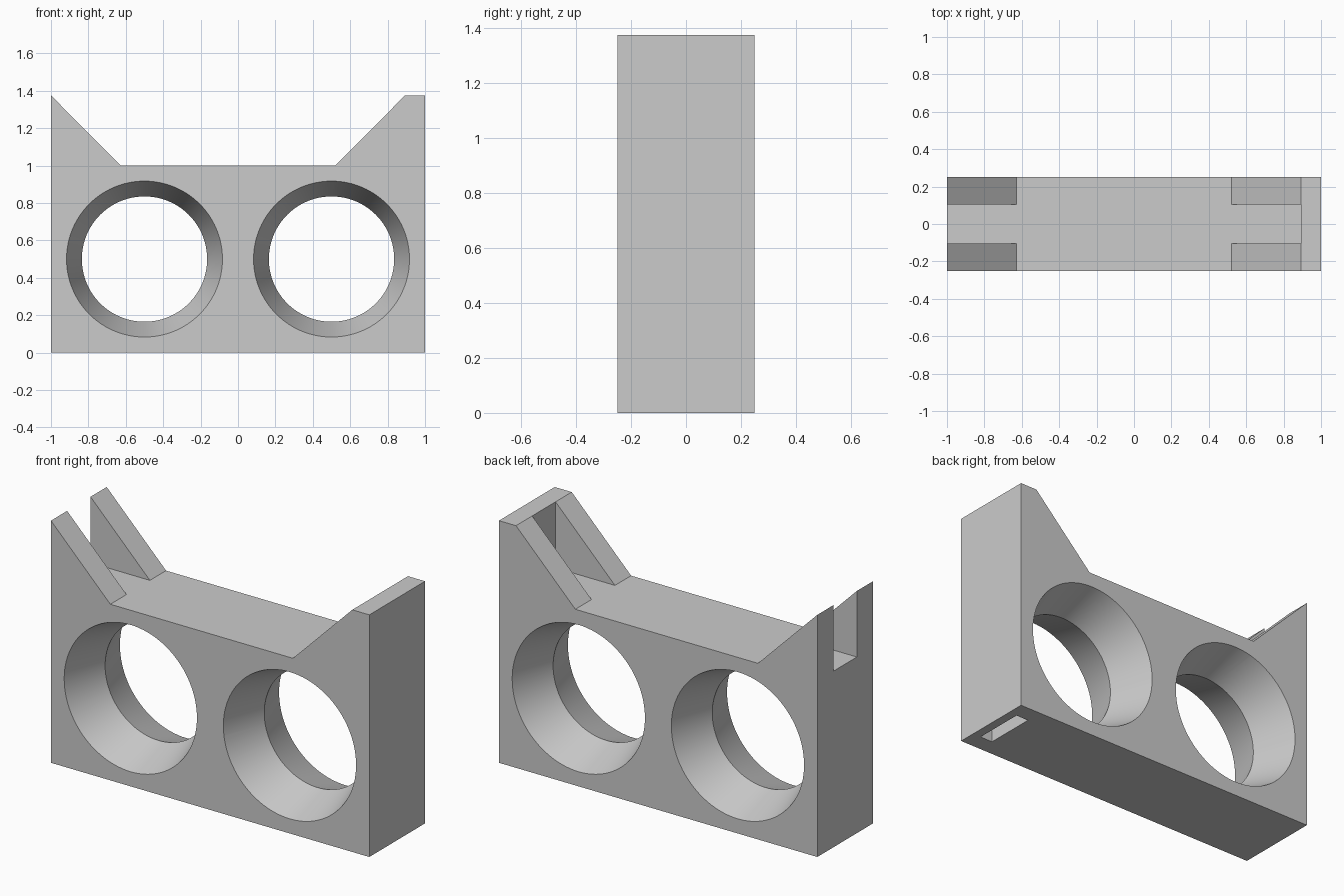
import bpy, bmesh, math

if "Cube" in bpy.data.objects:
    bpy.data.objects.remove(bpy.data.objects["Cube"])

D = 0.25  # half depth of the block


def new_object(name, bm):
    bmesh.ops.recalc_face_normals(bm, faces=bm.faces)
    mesh = bpy.data.meshes.new(name)
    bm.to_mesh(mesh)
    bm.free()
    obj = bpy.data.objects.new(name, mesh)
    bpy.context.collection.objects.link(obj)
    return obj


def prism(name, profile, y0, y1):
    """Extrude an x/z outline from y0 to y1."""
    bm = bmesh.new()
    face = bm.faces.new([bm.verts.new((x, y0, z)) for x, z in profile])
    ext = bmesh.ops.extrude_face_region(bm, geom=[face])
    verts = [v for v in ext["geom"] if isinstance(v, bmesh.types.BMVert)]
    bmesh.ops.translate(bm, verts=verts, vec=(0, y1 - y0, 0))
    return new_object(name, bm)


def box(name, x0, x1, y0, y1, z0, z1):
    return prism(name, [(x0, z0), (x1, z0), (x1, z1), (x0, z1)], y0, y1)


def hourglass(name, cx, cz, throat, mouth, n=96):
    """Double cone along y, narrowest at y = 0."""
    bm = bmesh.new()
    end = D + 0.02
    wide = throat + (mouth - throat) * end / D
    rings = []
    for y, r in ((-end, wide), (0, throat), (end, wide)):
        rings.append([bm.verts.new((cx + r * math.cos(2 * math.pi * i / n), y,
                                    cz + r * math.sin(2 * math.pi * i / n)))
                      for i in range(n)])
    for a, b in zip(rings, rings[1:]):
        for i in range(n):
            j = (i + 1) % n
            bm.faces.new((a[i], a[j], b[j], b[i]))
    bm.faces.new(rings[0])
    bm.faces.new(rings[2])
    return new_object(name, bm)


# Block with a sloped ear on the left and a sloped wall on the right
body = prism("holder_body", [(-1, 0), (1, 0), (1, 1.375), (0.893, 1.375),
                             (0.52, 1), (-0.627, 1), (-1, 1.375)], -D, D)

# Channel between the ears, two flared openings, blind slot underneath
cutters = [
    box("channel_cutter", -1.1, 0.893, -0.105, 0.105, 1.0, 1.6),
    hourglass("left_opening_cutter", -0.5, 0.5, 0.335, 0.417),
    hourglass("right_opening_cutter", 0.5, 0.5, 0.335, 0.417),
    box("slot_cutter", 0.868, 0.948, -0.15, 0.15, -0.1, 0.2),
]

bpy.context.view_layer.objects.active = body
body.select_set(True)
for cutter in cutters:
    mod = body.modifiers.new("cut", "BOOLEAN")
    mod.operation = "DIFFERENCE"
    mod.solver = "EXACT"
    mod.object = cutter
    bpy.ops.object.modifier_apply(modifier=mod.name)
    bpy.data.objects.remove(cutter)

# One grey finish
grey = bpy.data.materials.new("light_grey")
grey.diffuse_color = (0.6, 0.6, 0.6, 1)
grey.use_nodes = True
grey.node_tree.nodes["Principled BSDF"].inputs["Base Color"].default_value = grey.diffuse_color
body.data.materials.clear()
body.data.materials.append(grey)

bpy.ops.object.shade_smooth_by_angle(angle=math.radians(25))
